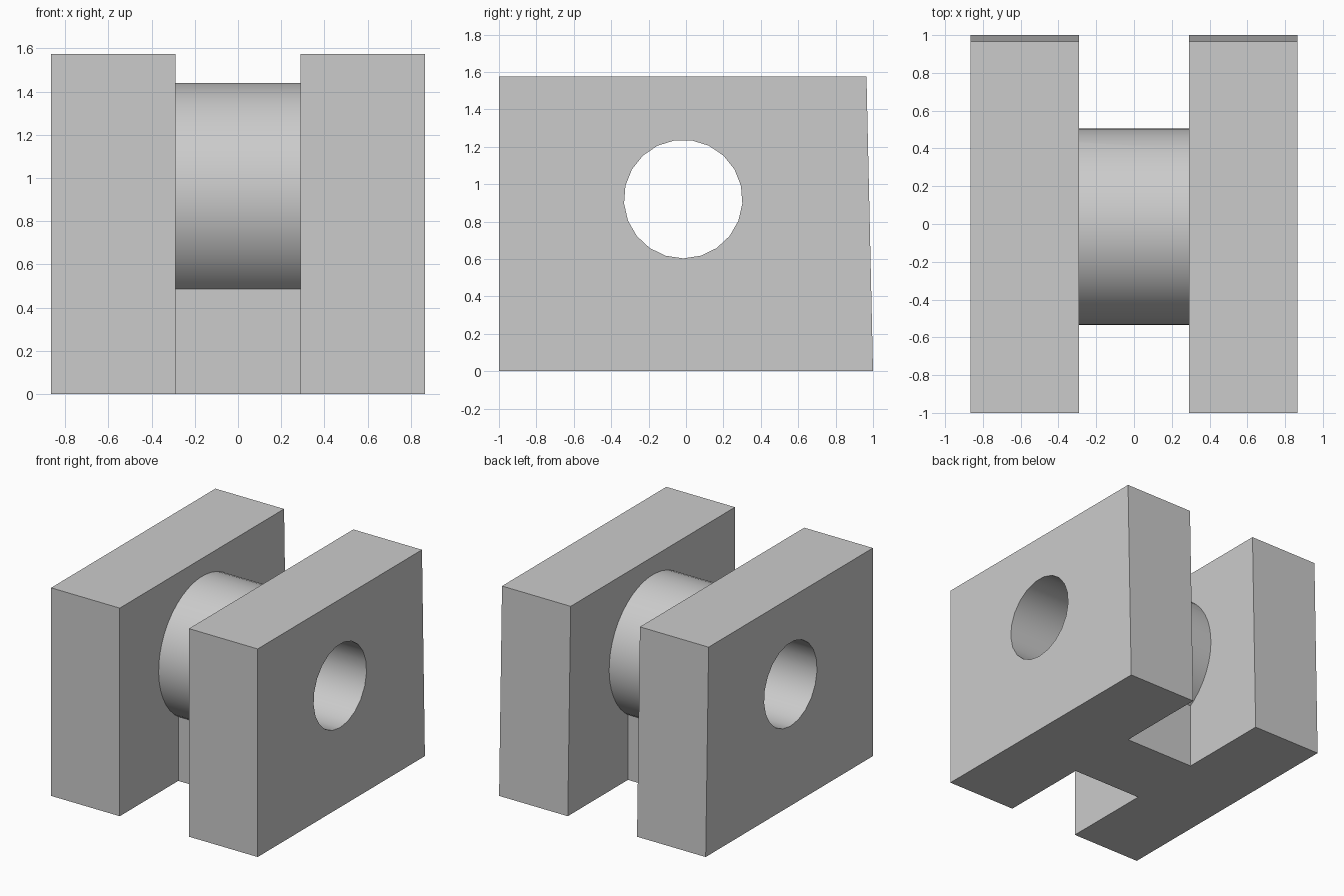
import bpy
import bmesh
import math
from mathutils import Matrix

default = bpy.data.objects.get("Cube")
if default:
    bpy.data.objects.remove(default, do_unlink=True)

grey = bpy.data.materials.new("plain grey")
grey.use_nodes = True
grey.diffuse_color = (0.6, 0.6, 0.6, 1)
grey.node_tree.nodes["Principled BSDF"].inputs["Base Color"].default_value = grey.diffuse_color

HALF_WIDTH, GAP, HEIGHT = 0.865, 0.29, 1.575
AXIS_Y, AXIS_Z = -0.015, 0.92


def add_object(name, bm):
    bmesh.ops.recalc_face_normals(bm, faces=bm.faces)
    mesh = bpy.data.meshes.new(name)
    bm.to_mesh(mesh)
    bm.free()
    mesh.materials.append(grey)
    obj = bpy.data.objects.new(name, mesh)
    bpy.context.collection.objects.link(obj)
    return obj


def extrude_x(name, profile, x0, x1):
    """Prism from a (y, z) outline, running from x0 to x1."""
    bm = bmesh.new()
    face = bm.faces.new([bm.verts.new((x0, y, z)) for y, z in profile])
    out = bmesh.ops.extrude_face_region(bm, geom=[face])
    moved = [v for v in out["geom"] if isinstance(v, bmesh.types.BMVert)]
    bmesh.ops.translate(bm, verts=moved, vec=(x1 - x0, 0, 0))
    return add_object(name, bm)


def round_bar(name, radius, sides, half_length):
    """Round bar along x with one corner pointing straight down."""
    ring = [(AXIS_Y + radius * math.sin(a), AXIS_Z - radius * math.cos(a))
            for a in (math.tau * i / sides for i in range(sides))]
    return extrude_x(name, ring, -half_length, half_length)


def combine(body, tool, operation):
    mod = body.modifiers.new(tool.name, 'BOOLEAN')
    mod.operation, mod.solver, mod.object = operation, 'EXACT', tool
    bpy.context.view_layer.objects.active = body
    bpy.ops.object.modifier_apply(modifier=mod.name)
    bpy.data.objects.remove(tool, do_unlink=True)


# Side plates with a slightly sloping back edge
side = [(-1, 0), (1, 0), (0.965, HEIGHT), (-1, HEIGHT)]
body = extrude_x("spool_block", side, -HALF_WIDTH, -GAP)
left_plate = extrude_x("left_plate", side, GAP, HALF_WIDTH)

# Web under the drum, and the drum itself, both set into the plates
web = extrude_x("web", [(-0.30, 0), (0.28, 0), (0.28, 0.8), (-0.30, 0.8)],
                -GAP - 0.1, GAP + 0.1)
drum = round_bar("drum", 0.52, 45, GAP + 0.1)
for part in (drum, web, left_plate):
    combine(body, part, 'UNION')

# Bore right through
combine(body, round_bar("bore", 0.317, 21, 1), 'DIFFERENCE')

bpy.ops.object.select_all(action='DESELECT')
body.select_set(True)
bpy.context.view_layer.objects.active = body
bpy.ops.object.shade_smooth_by_angle(angle=math.radians(30))
